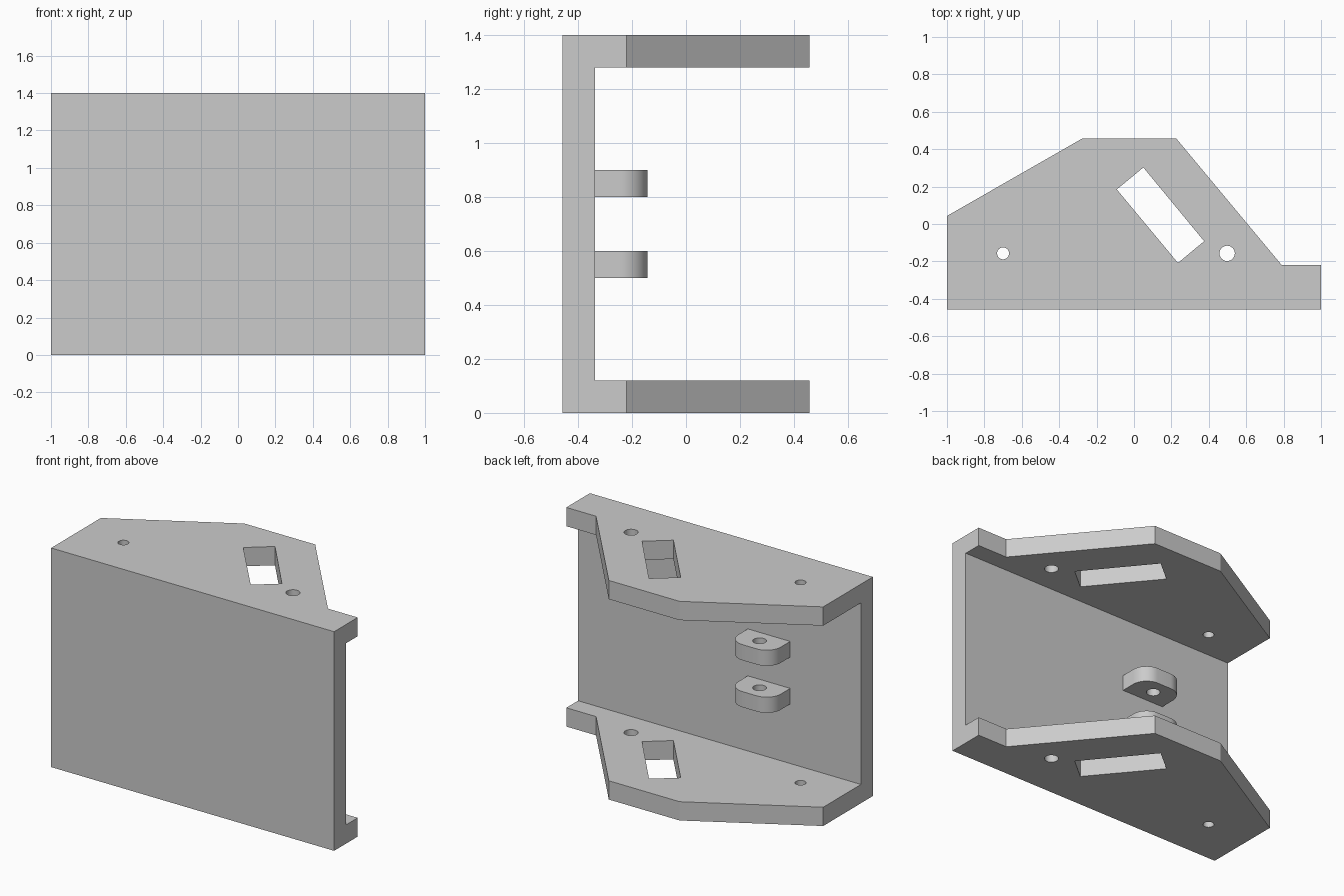
import bpy, bmesh
from math import cos, sin, pi
from mathutils import Vector

if "Cube" in bpy.data.objects:
    bpy.data.objects.remove(bpy.data.objects["Cube"])

HEIGHT, PLATE = 1.4, 0.12
FRONT, BACK = -0.458, 0.458
WALL_BACK = FRONT + PLATE

grey = bpy.data.materials.new("plain grey")
grey.use_nodes = True
colour = (0.6, 0.6, 0.6, 1)
grey.diffuse_color = colour
grey.node_tree.nodes["Principled BSDF"].inputs["Base Color"].default_value = colour


def arc(x, y, r, start=0, end=2 * pi, steps=32):
    """Points along an arc; a full circle leaves out its repeated end point."""
    count = steps if end - start >= 2 * pi else steps + 1
    angles = [start + (end - start) * i / steps for i in range(count)]
    return [(x + r * cos(a), y + r * sin(a)) for a in angles]


def prism(name, outline, z0, z1):
    """Extrude a counter-clockwise outline from z0 up to z1."""
    bm = bmesh.new()
    face = bm.faces.new([bm.verts.new((x, y, z0)) for x, y in outline])
    top = bmesh.ops.extrude_face_region(bm, geom=[face], use_keep_orig=True)["geom"]
    bmesh.ops.translate(bm, vec=Vector((0, 0, z1 - z0)),
                        verts=[v for v in top if isinstance(v, bmesh.types.BMVert)])
    bmesh.ops.recalc_face_normals(bm, faces=bm.faces)
    mesh = bpy.data.meshes.new(name)
    bm.to_mesh(mesh)
    bm.free()
    mesh.materials.append(grey)
    obj = bpy.data.objects.new(name, mesh)
    bpy.context.collection.objects.link(obj)
    return obj


def cut(obj, outline, z0=-0.1, z1=HEIGHT + 0.1):
    """Remove a prism from obj and discard the cutter."""
    cutter = prism("cutter", outline, z0, z1)
    mod = obj.modifiers.new("cut", "BOOLEAN")
    mod.operation, mod.solver, mod.object = "DIFFERENCE", "EXACT", cutter
    bpy.ops.object.select_all(action="DESELECT")
    bpy.context.view_layer.objects.active = obj
    obj.select_set(True)
    bpy.ops.object.modifier_apply(modifier=mod.name)
    bpy.data.objects.remove(cutter)


def smooth(obj):
    bpy.ops.object.select_all(action="DESELECT")
    bpy.context.view_layer.objects.active = obj
    obj.select_set(True)
    bpy.ops.object.shade_smooth_by_angle(angle=0.5)


# Channel bracket: a solid outline hollowed into a front wall and two flanges
bracket = prism("bracket", [(-1, FRONT), (1, FRONT), (1, -0.22), (0.79, -0.22),
                            (0.225, BACK), (-0.275, BACK), (-1, 0.043)], 0, HEIGHT)
cut(bracket, [(-2, WALL_BACK), (2, WALL_BACK), (2, 1), (-2, 1)], PLATE, HEIGHT - PLATE)

# Slanted slot and two round holes through both flanges
cut(bracket, [(-0.092, 0.185), (0.235, -0.208), (0.375, -0.092), (0.05, 0.302)])
cut(bracket, arc(-0.7, -0.157, 0.032))
cut(bracket, arc(0.498, -0.157, 0.041))
smooth(bracket)

# Pair of drilled lugs with rounded corners on the back of the wall
LUG_X, LUG_Y, HALF, ROUND = -0.35, -0.243, 0.15, 0.1
lug_outline = ([(LUG_X - HALF, WALL_BACK), (LUG_X + HALF, WALL_BACK)]
               + arc(LUG_X + HALF - ROUND, LUG_Y, ROUND, 0, pi / 2, 12)
               + arc(LUG_X - HALF + ROUND, LUG_Y, ROUND, pi / 2, pi, 12))
for name, z in (("lower_lug", 0.5), ("upper_lug", 0.8)):
    lug = prism(name, lug_outline, z, z + 0.1)
    cut(lug, arc(LUG_X, LUG_Y, 0.04))
    smooth(lug)
